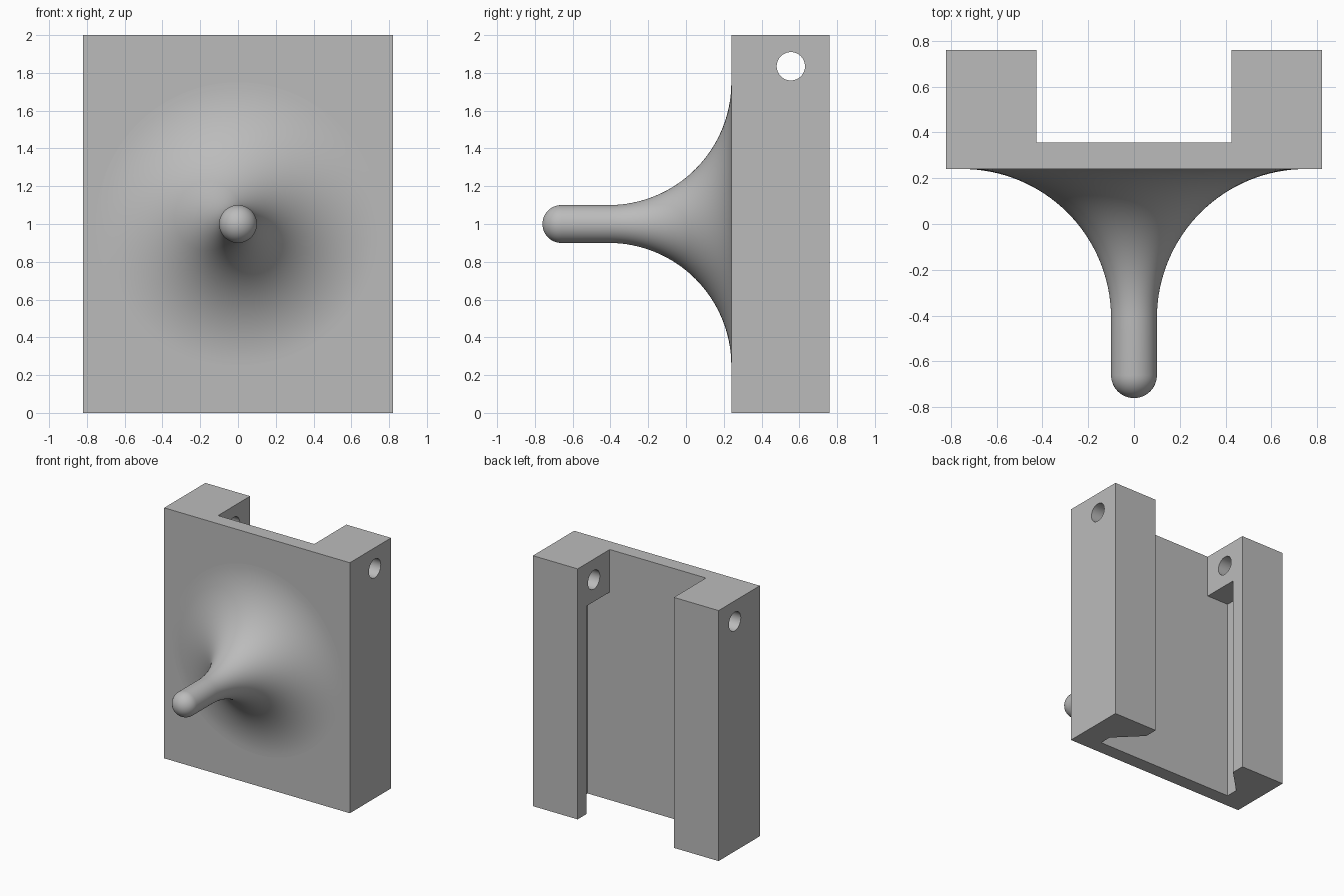
import bpy, bmesh, math

cube = bpy.data.objects.get("Cube")
if cube:
    bpy.data.objects.remove(cube, do_unlink=True)

grey = bpy.data.materials.new("plain grey")
grey.use_nodes = True
colour = (0.5, 0.5, 0.5, 1)
grey.diffuse_color = colour
grey.node_tree.nodes["Principled BSDF"].inputs["Base Color"].default_value = colour


def to_object(name, bm):
    bmesh.ops.recalc_face_normals(bm, faces=bm.faces)
    mesh = bpy.data.meshes.new(name)
    bm.to_mesh(mesh)
    bm.free()
    mesh.materials.append(grey)
    obj = bpy.data.objects.new(name, mesh)
    bpy.context.collection.objects.link(obj)
    return obj


def prism(name, half, z0, z1):
    """Extrude a plan outline, mirrored across x = 0, from z0 to z1."""
    outline = half + [(-x, y) for x, y in reversed(half)]
    bm = bmesh.new()
    face = bm.faces.new([bm.verts.new((x, y, z0)) for x, y in outline])
    top = bmesh.ops.extrude_face_region(bm, geom=[face])["geom"]
    bmesh.ops.translate(bm, vec=(0, 0, z1 - z0),
                        verts=[v for v in top if isinstance(v, bmesh.types.BMVert)])
    return to_object(name, bm)


def cut(target, cutter):
    mod = target.modifiers.new(cutter.name, "BOOLEAN")
    mod.operation = "DIFFERENCE"
    mod.solver = "EXACT"
    mod.object = cutter
    cutter.hide_render = True
    bpy.context.view_layer.objects.active = target
    bpy.ops.object.modifier_apply(modifier=mod.name)
    bpy.data.objects.remove(cutter, do_unlink=True)


def smooth(obj, angle=30):
    bpy.ops.object.select_all(action="DESELECT")
    obj.select_set(True)
    bpy.context.view_layer.objects.active = obj
    bpy.ops.object.shade_smooth_by_angle(angle=math.radians(angle))


# Backing plate with two rails, U-shaped in plan
W, FRONT, PLATE, BACK, GAP = 0.82, 0.24, 0.355, 0.76, 0.425
body = prism("plate_and_rails",
             [(W, FRONT), (W, BACK), (GAP, BACK), (GAP, PLATE)], 0, 2)

# Dovetail channel in the rails, open below and closed by the top blocks
cut(body, prism("channel_cutter",
                [(0.62, PLATE), (0.62, 0.455), (GAP, 0.65)], -0.2, 1.66))

# Cross hole through both top blocks
bpy.ops.mesh.primitive_cylinder_add(vertices=48, radius=0.075, depth=3,
                                    location=(0, 0.555, 1.835),
                                    rotation=(0, math.pi / 2, 0))
cut(body, bpy.context.object)
smooth(body)

# Peg with a wide flared root and a rounded tip, turned about the y axis
TIP_R, FLARE, SINK = 0.1, 0.65, 0.02
profile = [(0, FRONT + SINK), (TIP_R + FLARE, FRONT + SINK)]
for i in range(33):
    a = math.pi / 2 * i / 32
    profile.append((TIP_R + FLARE * (1 - math.sin(a)),
                    FRONT - FLARE * (1 - math.cos(a))))
for i in range(13):
    a = math.pi / 2 * i / 12
    profile.append((TIP_R * math.cos(a), TIP_R - BACK - TIP_R * math.sin(a)))

bm = bmesh.new()
verts = [bm.verts.new((r, y, 1)) for r, y in profile]
edges = [bm.edges.new(pair) for pair in zip(verts, verts[1:])]
bmesh.ops.spin(bm, geom=verts + edges, cent=(0, 0, 1), axis=(0, 1, 0),
               angle=math.tau, steps=96, use_merge=False)
bmesh.ops.remove_doubles(bm, verts=bm.verts, dist=0.0001)
peg = to_object("flared_peg", bm)
smooth(peg)
